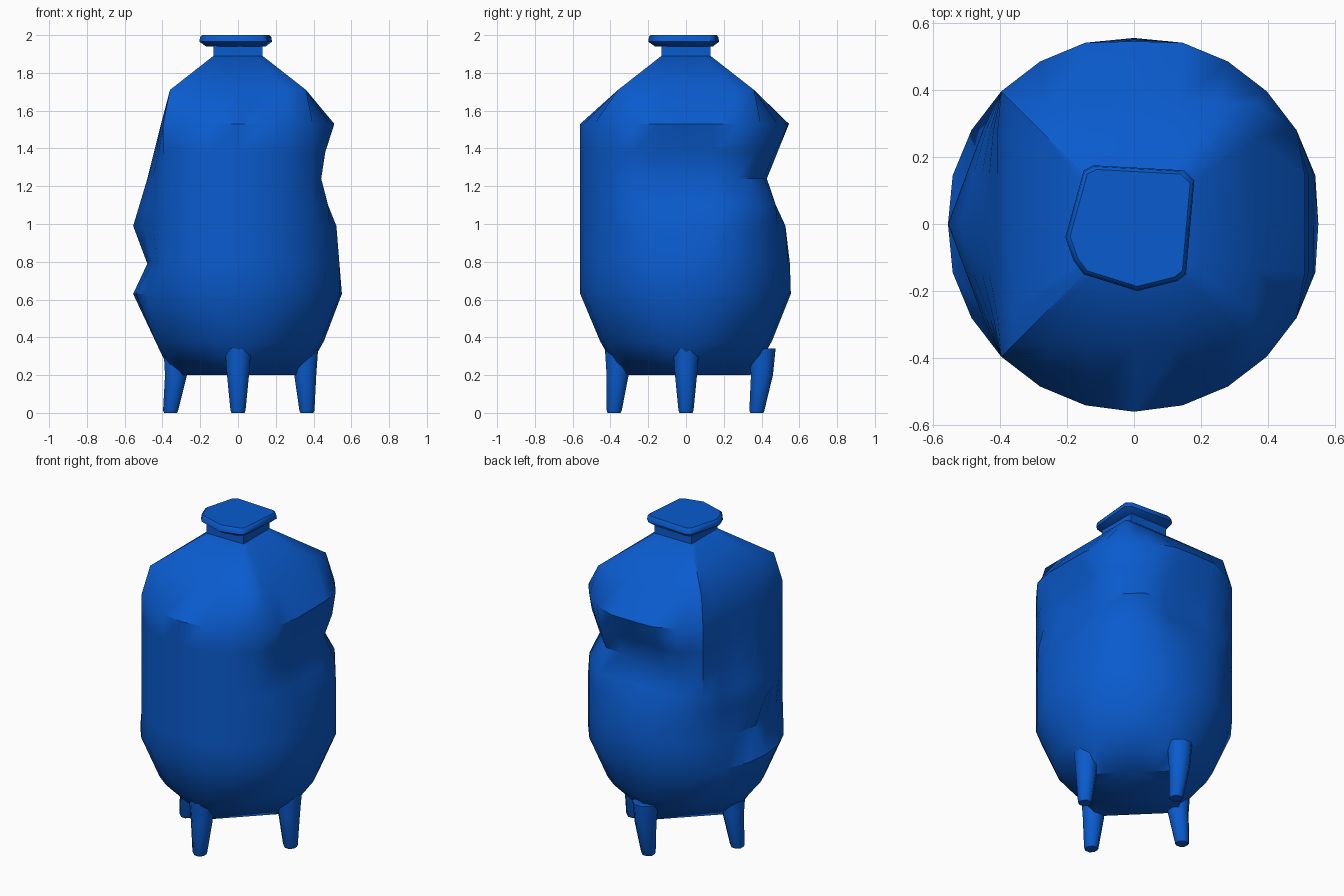
import bpy, bmesh, math

if "Cube" in bpy.data.objects:
    bpy.data.objects.remove(bpy.data.objects["Cube"])

blue = bpy.data.materials.new("tank blue")
blue.diffuse_color = (0.003, 0.105, 0.62, 1)
blue.use_nodes = True
blue.node_tree.nodes["Principled BSDF"].inputs["Base Color"].default_value = blue.diffuse_color


def lerp(table, z):
    """Piecewise linear lookup of (z, value) pairs."""
    if z <= table[0][0]:
        return table[0][1]
    for (z0, a), (z1, b) in zip(table, table[1:]):
        if z <= z1:
            return a + (b - a) * (z - z0) / (z1 - z0)
    return table[-1][1]


def loft(name, rings, angle=42):
    """Skin a stack of equal-length rings and cap both ends."""
    bm = bmesh.new()
    vs = [[bm.verts.new(p) for p in ring] for ring in rings]
    n = len(vs[0])
    for a, b in zip(vs, vs[1:]):
        for i in range(n):
            j = (i + 1) % n
            bm.faces.new((a[i], a[j], b[j], b[i]))
    bm.faces.new(vs[0][::-1])
    bm.faces.new(vs[-1])
    bmesh.ops.recalc_face_normals(bm, faces=bm.faces)
    me = bpy.data.meshes.new(name)
    bm.to_mesh(me)
    bm.free()
    me.materials.append(blue)
    ob = bpy.data.objects.new(name, me)
    bpy.context.collection.objects.link(ob)
    bpy.ops.object.select_all(action='DESELECT')
    ob.select_set(True)
    bpy.context.view_layer.objects.active = ob
    bpy.ops.object.shade_smooth_by_angle(angle=math.radians(angle))
    return ob


# Tank body: round in the middle, square shoulder, diamond-shaped floor between the legs
radius = [(0.2, 0.34), (0.3, 0.41), (0.38, 0.455), (0.63, 0.56), (1.53, 0.56), (1.71, 0.51), (1.89, 0.185)]
square = [(1.53, 0.56), (1.71, 0.36), (1.89, 0.13)]
diamond = [(0.2, 1.0), (0.3, 0.3), (0.38, 0.0)]
# Dents pressed into three sides and the back right corner
left = [(0.3, 0.40), (0.63, 0.555), (0.79, 0.48), (0.99, 0.555), (1.24, 0.48), (1.52, 0.41), (1.71, 0.36)]
right = [(0.63, 0.55), (1.0, 0.52), (1.05, 0.49), (1.28, 0.43), (1.53, 0.51)]
back = [(0.63, 0.555), (0.95, 0.545), (1.22, 0.42), (1.53, 0.545)]
corner = [(1.1, 0.8), (1.24, 0.68), (1.38, 0.74), (1.53, 0.8)]
levels = (0.2, 0.3, 0.38, 0.63, 0.79, 0.99, 1.1, 1.24, 1.38, 1.53, 1.71, 1.89)
SIDES = 24
rings = []
for z in levels:
    ring = []
    for k in range(SIDES):
        a = 2 * math.pi * k / SIDES
        c, s = math.cos(a), math.sin(a)
        r, w, q = lerp(radius, z), lerp(diamond, z), lerp(square, z)
        r *= 1 - w + w / (abs(c) + abs(s))
        x = max(-min(q, lerp(left, z)), min(q, lerp(right, z), r * c))
        y = max(-q, min(q, lerp(back, z), r * s))
        if x < 0 and 0.7 < z < 1.5:
            # the left flank is a ridge rather than a round
            ridge = lerp(left, z)
            x = max(x, -(ridge + (min(0.41, ridge) - ridge) * min(1, abs(y) / 0.39)))
        if x > 0 and y > 0 and x + y > lerp(corner, z):
            f = lerp(corner, z) / (x + y)
            x, y = x * f, y * f
        ring.append((x, y, z))
    rings.append(ring)
loft("tank_body", rings)

# Square neck
loft("neck", [[(x * .13, y * .13, z) for x, y in ((1, 1), (-1, 1), (-1, -1), (1, -1))]
              for z in (1.88, 1.96)])

# Lid: irregular outline with an undercut
outline = [(-.205, -.04), (-.18, -.11), (-.15, -.15), (.01, -.2), (.13, -.17), (.155, -.15),
           (.18, .13), (.15, .16), (-.12, .175), (-.15, .16)]
loft("lid", [[(x * s, y * s, z) for x, y in outline]
             for s, z in ((0.82, 1.94), (1.0, 1.965), (0.98, 1.99), (0.93, 2.0))])

# Four tapered legs: heading, distance from the centre at the foot and at the top
for name, a, foot, top in (("right", 0, .365, .355), ("back", 90, .375, .405),
                           ("left", 180, .357, .325), ("front", 270, .38, .36)):
    a = math.radians(a)
    leg = []
    for z, r, t in ((0, 0.037, 0), (0.012, 0.043, 0), (0.2, 0.063, 0.9), (0.34, 0.075, 1)):
        d = foot + (top - foot) * t
        leg.append([(math.cos(a) * d + r * math.cos(math.pi * (k + 0.5) / 4),
                     math.sin(a) * d + r * math.sin(math.pi * (k + 0.5) / 4), z) for k in range(8)])
    loft(name + "_leg", leg, 50)
